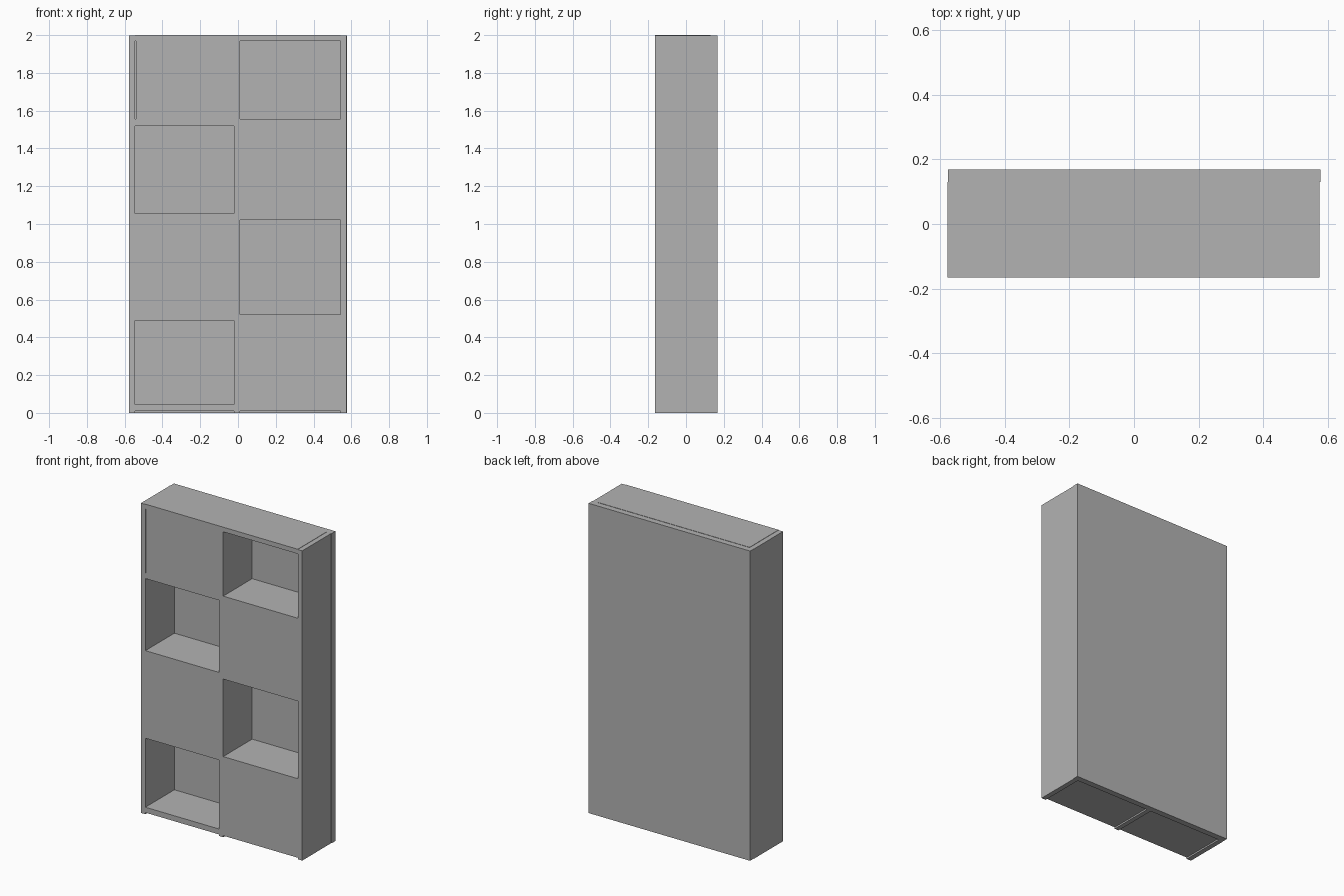
import bpy
import bmesh
from mathutils import Vector

cube = bpy.data.objects.get("Cube")
if cube:
    bpy.data.objects.remove(cube, do_unlink=True)

grey = bpy.data.materials.new("plain grey")
grey.use_nodes = True
grey.diffuse_color = (0.45, 0.45, 0.45, 1)
grey.node_tree.nodes["Principled BSDF"].inputs["Base Color"].default_value = grey.diffuse_color


def board(name, x, y, z):
    """Flat board filling the given (low, high) ranges."""
    bm = bmesh.new()
    bmesh.ops.create_cube(bm, size=1)
    size = Vector((x[1] - x[0], y[1] - y[0], z[1] - z[0]))
    centre = Vector((sum(x), sum(y), sum(z))) / 2
    bmesh.ops.scale(bm, vec=size, verts=bm.verts)
    bmesh.ops.translate(bm, vec=centre, verts=bm.verts)
    mesh = bpy.data.meshes.new(name)
    bm.to_mesh(mesh)
    bm.free()
    mesh.materials.append(grey)
    obj = bpy.data.objects.new(name, mesh)
    bpy.context.collection.objects.link(obj)
    return obj


FRONT, BACK, REAR = -0.165, 0.13, 0.168
DEPTH = (FRONT, BACK)
COLUMNS = {"right": (-0.545, -0.02), "left": (0.01, 0.542)}
ROWS = [(0.045, 0.49), (0.52, 1.02), (1.055, 1.52), (1.555, 1.97)]

# Upright boards and back panel, all standing on the ground
board("right_side", (-0.577, -0.545), DEPTH, (0, 1.998))
board("left_side", (0.542, 0.574), DEPTH, (0, 1.998))
board("centre_divider", (-0.02, 0.01), DEPTH, (0, 1.97))
board("back_panel", (-0.575, 0.577), (BACK, REAR), (0, 1.998))

# Top board between the sides, just proud of them
board("top_board", (-0.545, 0.542), DEPTH, (1.97, 2.0))

# Shelves between the rows, with the lowest raised off the ground
levels = [(0.01, ROWS[0][0])] + [(a[1], b[0]) for a, b in zip(ROWS, ROWS[1:])]
for side, span in COLUMNS.items():
    for i, level in enumerate(levels):
        board(f"{side}_shelf_{i + 1}", span, DEPTH, level)

# Flush doors on alternating compartments
for i, row in enumerate(ROWS):
    side = "left" if i % 2 == 0 else "right"
    low, high = COLUMNS[side]
    gap = 0.005 if i == len(ROWS) - 1 else 0
    board(f"{side}_door_{i + 1}", (low + gap, high), (FRONT, FRONT + 0.025), row)
